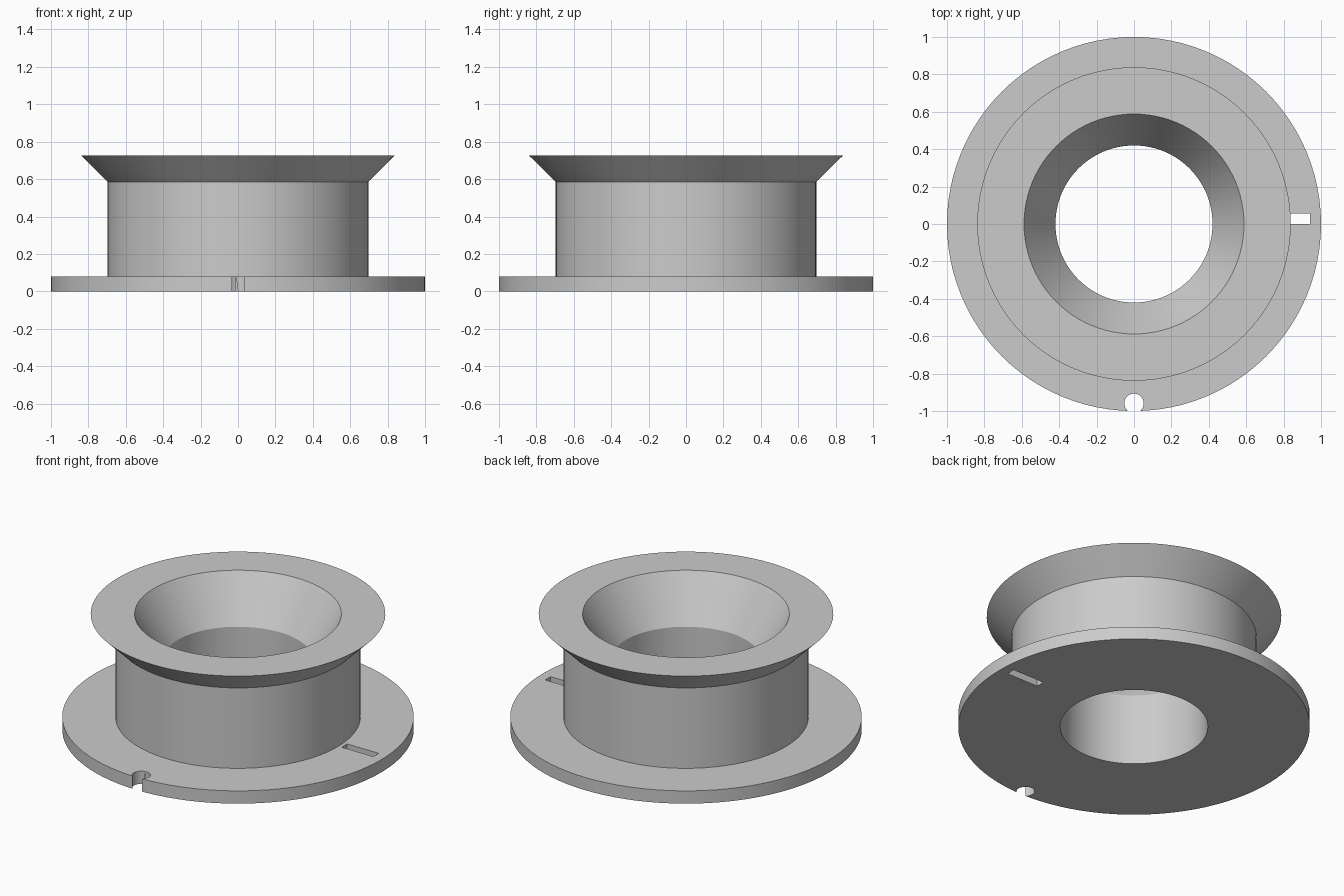
import bpy
import bmesh
import math
from mathutils import Matrix

cube = bpy.data.objects.get("Cube")
if cube:
    bpy.data.objects.remove(cube, do_unlink=True)

SEGMENTS = 96

grey = bpy.data.materials.new("plain_grey")
grey.use_nodes = True
colour = (0.6, 0.6, 0.6, 1.0)
grey.diffuse_color = colour
grey.node_tree.nodes["Principled BSDF"].inputs["Base Color"].default_value = colour


def add_object(name, bm):
    bmesh.ops.recalc_face_normals(bm, faces=bm.faces)
    mesh = bpy.data.meshes.new(name)
    bm.to_mesh(mesh)
    bm.free()
    mesh.materials.append(grey)
    obj = bpy.data.objects.new(name, mesh)
    bpy.context.collection.objects.link(obj)
    return obj


def lathe(name, profile):
    """Revolve a closed (radius, height) profile around z."""
    bm = bmesh.new()
    rings = []
    for i in range(SEGMENTS):
        a = 2 * math.pi * i / SEGMENTS
        rings.append([bm.verts.new((r * math.cos(a), r * math.sin(a), z)) for r, z in profile])
    n = len(profile)
    for i in range(SEGMENTS):
        here, there = rings[i], rings[(i + 1) % SEGMENTS]
        for j in range(n):
            k = (j + 1) % n
            bm.faces.new((here[j], there[j], there[k], here[k]))
    return add_object(name, bm)


def cut(target, cutter):
    """Subtract the cutter from the target, then discard it."""
    cutter.hide_render = True
    mod = target.modifiers.new("cut", 'BOOLEAN')
    mod.operation = 'DIFFERENCE'
    mod.solver = 'EXACT'
    mod.object = cutter
    bpy.context.view_layer.objects.active = target
    bpy.ops.object.modifier_apply(modifier=mod.name)
    bpy.data.objects.remove(cutter, do_unlink=True)


# Spool: base flange, hub, flared rim, conical mouth and straight bore
spool = lathe("spool", [
    (0.42, 0.0), (1.0, 0.0), (1.0, 0.08), (0.697, 0.08),
    (0.697, 0.585), (0.838, 0.725), (0.588, 0.725), (0.42, 0.448),
])

# Round notch in the front edge of the base flange
bm = bmesh.new()
bmesh.ops.create_cone(bm, cap_ends=True, segments=32, radius1=0.052, radius2=0.052,
                      depth=0.4, matrix=Matrix.Translation((0, -0.959, 0.05)))
cut(spool, add_object("notch_cutter", bm))

# Narrow radial slot through the left side of the base flange
bm = bmesh.new()
bmesh.ops.create_cube(bm, size=1, matrix=Matrix.Translation((0.83, 0.028, 0.05))
                      @ Matrix.Diagonal((0.22, 0.054, 0.4, 1)))
cut(spool, add_object("slot_cutter", bm))

# Smooth round walls with crisp rims
bpy.ops.object.select_all(action='DESELECT')
spool.select_set(True)
bpy.context.view_layer.objects.active = spool
bpy.ops.object.shade_smooth_by_angle(angle=math.radians(30))
